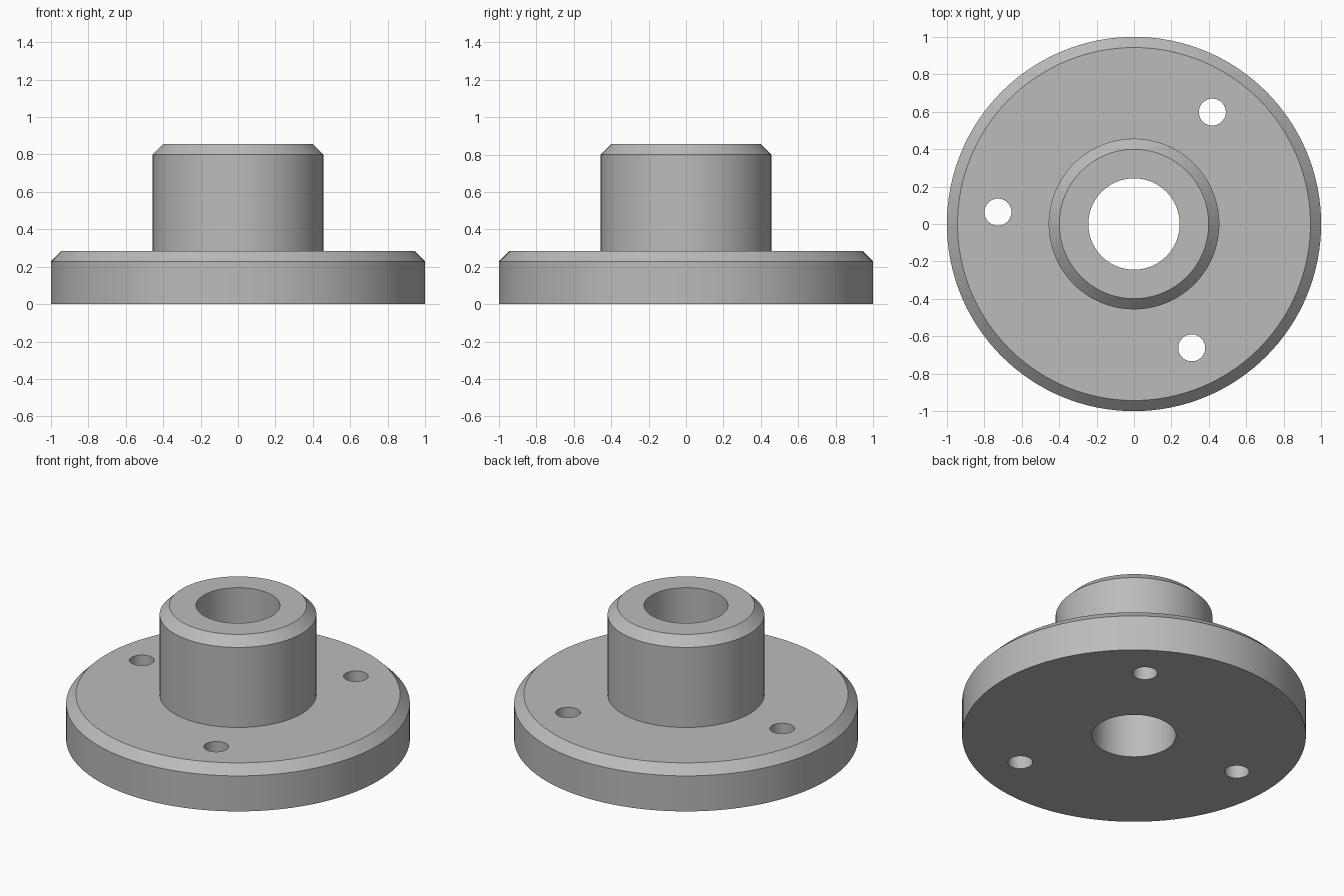
import bpy, bmesh
from math import radians, cos, sin, tau

cube = bpy.data.objects.get("Cube")
if cube:
    bpy.data.objects.remove(cube, do_unlink=True)

# Plain grey metal
GREY = (0.5, 0.5, 0.5, 1)
metal = bpy.data.materials.new("grey metal")
metal.use_nodes = True
metal.diffuse_color = GREY
metal.node_tree.nodes["Principled BSDF"].inputs["Base Color"].default_value = GREY

# Dimensions
FLANGE_R, FLANGE_H = 1.0, 0.285
HUB_R, HUB_H = 0.456, 0.856
BORE_R, CHAMFER = 0.244, 0.057
BOLT_CIRCLE, BOLT_R, BOLT_START = 0.73, 0.072, 55


def lathe(name, profile, steps):
    """Spin a closed (radius, height) profile around z."""
    bm = bmesh.new()
    verts = [bm.verts.new((r, 0, z)) for r, z in profile]
    edges = [bm.edges.new((v, verts[i - 1])) for i, v in enumerate(verts)]
    bmesh.ops.spin(bm, geom=verts + edges, cent=(0, 0, 0), axis=(0, 0, 1),
                   angle=tau, steps=steps, use_merge=True)
    bmesh.ops.remove_doubles(bm, verts=bm.verts, dist=1e-5)
    bmesh.ops.recalc_face_normals(bm, faces=bm.faces)
    mesh = bpy.data.meshes.new(name)
    bm.to_mesh(mesh)
    bm.free()
    obj = bpy.data.objects.new(name, mesh)
    bpy.context.collection.objects.link(obj)
    return obj


# Flange and hub turned as one body, with the bore through the middle
body = lathe("flanged_hub", [
    (BORE_R, 0), (FLANGE_R, 0),
    (FLANGE_R, FLANGE_H - CHAMFER), (FLANGE_R - CHAMFER, FLANGE_H),
    (HUB_R, FLANGE_H),
    (HUB_R, HUB_H - CHAMFER), (HUB_R - CHAMFER, HUB_H),
    (BORE_R, HUB_H),
], 128)
body.data.materials.append(metal)

# Three bolt holes drilled through the flange
cutters = bpy.data.meshes.new("bolt_hole_cutters")
drill = bpy.data.objects.new("bolt_hole_cutters", cutters)
bpy.context.collection.objects.link(drill)
bm = bmesh.new()
for k in range(3):
    a = radians(BOLT_START + 120 * k)
    cyl = bmesh.ops.create_cone(bm, cap_ends=True, segments=48, radius1=BOLT_R,
                                radius2=BOLT_R, depth=1)
    bmesh.ops.translate(bm, verts=cyl["verts"],
                        vec=(BOLT_CIRCLE * cos(a), BOLT_CIRCLE * sin(a), 0.1))
bm.to_mesh(cutters)
bm.free()
cutters.materials.append(metal)

holes = body.modifiers.new("bolt holes", "BOOLEAN")
holes.operation = "DIFFERENCE"
holes.solver = "EXACT"
holes.object = drill
bpy.context.view_layer.objects.active = body
for o in bpy.context.selected_objects:
    o.select_set(False)
body.select_set(True)
bpy.ops.object.modifier_apply(modifier=holes.name)
bpy.data.objects.remove(drill, do_unlink=True)

# Round walls smooth, chamfers and rims sharp
bpy.ops.object.shade_smooth_by_angle(angle=radians(30))
